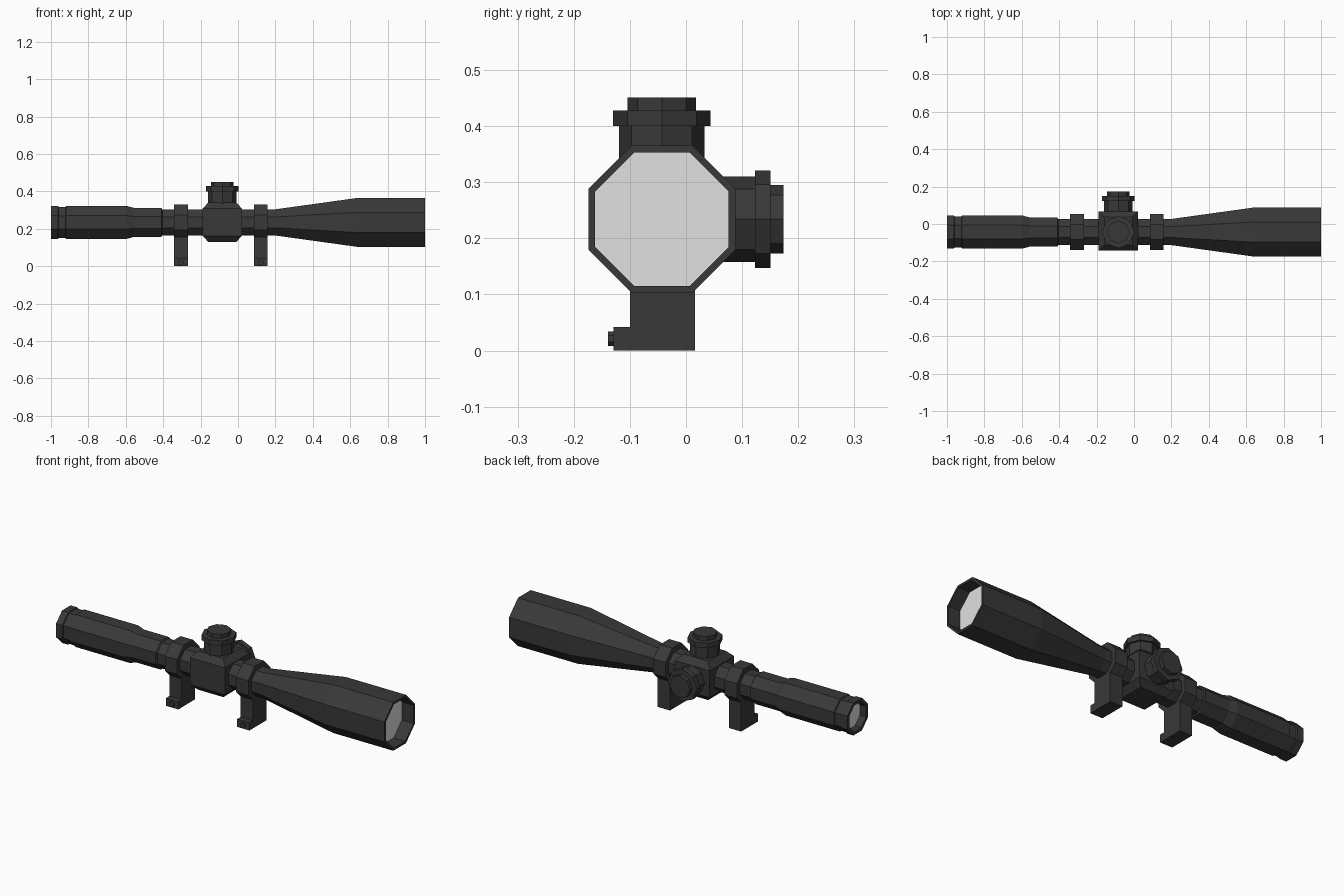
import bpy, bmesh, math
from mathutils import Matrix, Vector

if "Cube" in bpy.data.objects:
    bpy.data.objects.remove(bpy.data.objects["Cube"])

AXIS_Y, AXIS_Z = -0.043, 0.234   # optical axis
TURRET_X = -0.084


def material(name, value):
    m = bpy.data.materials.new(name)
    m.diffuse_color = (value, value, value, 1)
    m.use_nodes = True
    m.node_tree.nodes["Principled BSDF"].inputs["Base Color"].default_value = m.diffuse_color
    return m


BLACK = material("matte_black", 0.04)
GLASS = material("pale_glass", 0.75)


def finish(name, bm, mat):
    bmesh.ops.recalc_face_normals(bm, faces=bm.faces)
    me = bpy.data.meshes.new(name)
    bm.to_mesh(me)
    bm.free()
    me.materials.append(mat)
    ob = bpy.data.objects.new(name, me)
    bpy.context.collection.objects.link(ob)
    return ob


def lathe(name, profile, axis, origin, mat=BLACK, flats=True, caps=True):
    """Eight-sided body from (distance, radius) pairs; flats=True reads radius as apothem."""
    bm = bmesh.new()
    scale = 1 / math.cos(math.pi / 8) if flats else 1
    turn = math.pi / 8 if flats else 0
    rot = Vector((0, 0, 1)).rotation_difference(Vector(axis)).to_matrix()
    rings = []
    for d, r in profile:
        ring = []
        for i in range(8):
            a = i * math.pi / 4 + turn
            p = Vector((math.cos(a) * r * scale, math.sin(a) * r * scale, d))
            ring.append(bm.verts.new(rot @ p + Vector(origin)))
        rings.append(ring)
    for a, b in zip(rings, rings[1:]):
        for i in range(8):
            j = (i + 1) % 8
            bm.faces.new((a[i], a[j], b[j], b[i]))
    if caps:
        bm.faces.new(rings[0])
        if len(rings) > 1:
            bm.faces.new(rings[-1])
    return finish(name, bm, mat)


def box(name, lo, hi):
    bm = bmesh.new()
    size = Vector(hi) - Vector(lo)
    mid = (Vector(hi) + Vector(lo)) / 2
    bmesh.ops.create_cube(bm, size=1, matrix=Matrix.Translation(mid) @ Matrix.Diagonal((*size, 1)))
    return finish(name, bm, BLACK)


# Main tube: recessed eyepiece, narrow middle, flared objective with recess
X = (1, 0, 0)
CENTRE = (0, AXIS_Y, AXIS_Z)
lathe("scope_tube", [
    (-0.965, 0.068), (-1.0, 0.072), (-1.0, 0.088), (-0.963, 0.088), (-0.96, 0.083),
    (-0.922, 0.083), (-0.919, 0.088), (-0.595, 0.088), (-0.555, 0.077),
    (-0.41, 0.077), (-0.405, 0.07), (0.2, 0.07), (0.64, 0.131),
    (1.0, 0.131), (1.0, 0.119), (0.93, 0.119)], X, CENTRE, caps=False)
lathe("objective_lens", [(0.93, 0.119)], X, CENTRE, GLASS)
lathe("eyepiece_lens", [(-0.965, 0.068)], X, CENTRE, GLASS)

# Central housing: square block with tapered top and bottom
bm = bmesh.new()
levels = [(0.13, 0.075), (0.162, 0.105), (0.308, 0.105), (0.34, 0.075)]
loops = [[bm.verts.new((TURRET_X + sx * h, AXIS_Y + 0.005 + sy * h, z))
          for sx, sy in ((-1, -1), (1, -1), (1, 1), (-1, 1))] for z, h in levels]
for a, b in zip(loops, loops[1:]):
    for i in range(4):
        j = (i + 1) % 4
        bm.faces.new((a[i], a[j], b[j], b[i]))
bm.faces.new(loops[0])
bm.faces.new(loops[-1])
finish("turret_housing", bm, BLACK)

# Adjustment turrets: stem, wide flange, small cap
for name, axis, start in (("elevation_turret", (0, 0, 1), (TURRET_X, AXIS_Y, AXIS_Z)),
                          ("windage_turret", (0, 1, 0), (TURRET_X, AXIS_Y, AXIS_Z))):
    lathe(name, [(0.09, 0.076), (0.166, 0.076), (0.166, 0.087), (0.194, 0.087),
                 (0.194, 0.061), (0.217, 0.061)], axis, start, flats=False)

# Mounts: ring, post, clamp foot and bolt
for side, x in (("rear", -0.305), ("front", 0.122)):
    w = 0.037
    lathe(side + "_ring", [(-w, 0.096), (w, 0.096)], X, (x, AXIS_Y, AXIS_Z))
    box(side + "_mount_post", (x - w, -0.1, 0), (x + w, 0.016, 0.16))
    box(side + "_clamp_foot", (x - w, -0.129, 0), (x + w, -0.1, 0.042))
    lathe(side + "_clamp_bolt", [(0, 0.013), (0.012, 0.013)], (0, -1, 0), (x, -0.127, 0.021))
